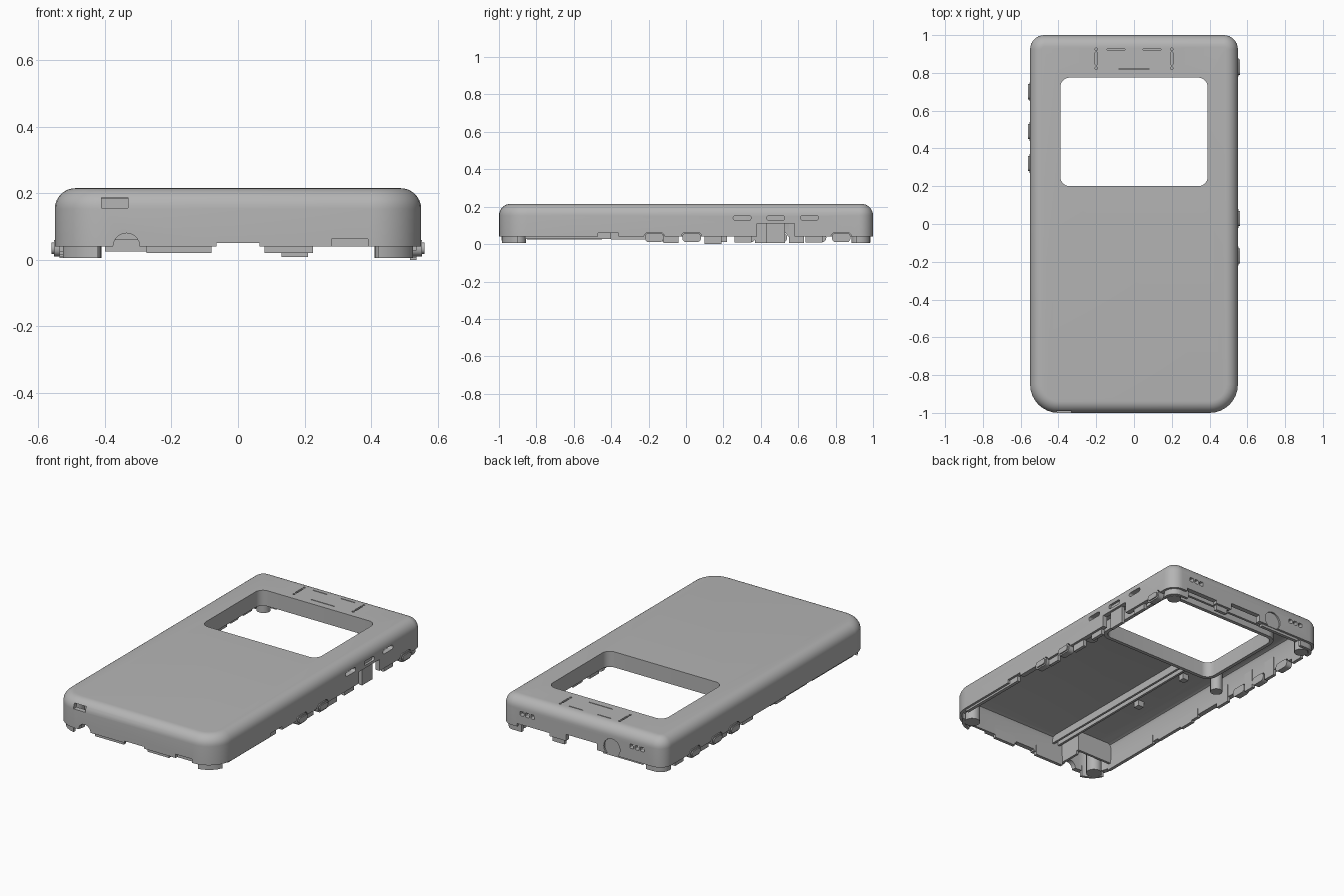
import bpy, bmesh, math
from mathutils import Matrix

if "Cube" in bpy.data.objects:
    bpy.data.objects.remove(bpy.data.objects["Cube"], do_unlink=True)

grey = bpy.data.materials.new("shell grey")
grey.use_nodes = True
COLOUR = (0.46, 0.46, 0.46, 1)
grey.diffuse_color = COLOUR
grey.node_tree.nodes["Principled BSDF"].inputs["Base Color"].default_value = COLOUR

HX, HY, TOP, RIM = 0.55, 1.0, 0.215, 0.04
WALL = 0.03


def outline(x0, x1, y0, y1, r_low, r_high, seg=8):
    """Rounded rectangle, counter-clockwise from the upper right corner."""
    pts = []
    for i, (sx, sy) in enumerate([(1, 1), (-1, 1), (-1, -1), (1, -1)]):
        r = r_high if sy > 0 else r_low
        cx = x1 - r if sx > 0 else x0 + r
        cy = y1 - r if sy > 0 else y0 + r
        for k in range(seg + 1):
            a = math.pi / 2 * (i + k / seg)
            pts.append((cx + r * math.cos(a), cy + r * math.sin(a)))
    return pts


def body_ring(inset):
    return outline(-HX + inset, HX - inset, -HY + inset, HY - inset,
                   0.15 - inset, 0.075 - inset)


def loft(bm, rings, closed=False, matrix=None):
    """Skin a list of (outline, height) rings; cap the ends unless closed."""
    loops = [[bm.verts.new((x, y, z)) for x, y in pts] for pts, z in rings]
    if matrix:
        bmesh.ops.transform(bm, matrix=matrix, verts=[v for l in loops for v in l])
    n = len(loops[0])
    pairs = list(zip(loops, loops[1:]))
    if closed:
        pairs.append((loops[-1], loops[0]))
    for a, b in pairs:
        for i in range(n):
            j = (i + 1) % n
            bm.faces.new((a[i], a[j], b[j], b[i]))
    if not closed:
        bm.faces.new(loops[0][::-1])
        bm.faces.new(loops[-1])


def box(bm, x0, x1, y0, y1, z0, z1):
    loft(bm, [([(x0, y0), (x1, y0), (x1, y1), (x0, y1)], z) for z in (z0, z1)])


def rod(bm, x, y, r, z0, z1):
    pts = outline(x - r, x + r, y - r, y + r, r, r, 4)[:]
    loft(bm, [(pts[:4] + pts[5:9] + pts[10:14] + pts[15:19], z) for z in (z0, z1)])


# outlines drawn in the y-z plane and pushed along x, or x-z pushed along y
ALONG_X = Matrix(((0, 0, 1, 0), (1, 0, 0, 0), (0, 1, 0, 0), (0, 0, 0, 1)))
ALONG_Y = Matrix(((1, 0, 0, 0), (0, 0, 1, 0), (0, 1, 0, 0), (0, 0, 0, 1)))


def pill(bm, c, z, w, h, lo, hi, matrix, r=None):
    r = h * 0.45 if r is None else r
    pts = outline(c - w / 2, c + w / 2, z - h / 2, z + h / 2, r, r, 5)
    loft(bm, [(pts, lo), (pts, hi)], matrix=matrix)


def finish(bm, name):
    bmesh.ops.recalc_face_normals(bm, faces=bm.faces)
    me = bpy.data.meshes.new(name)
    bm.to_mesh(me)
    bm.free()
    me.materials.append(grey)
    ob = bpy.data.objects.new(name, me)
    bpy.context.collection.objects.link(ob)
    return ob


def select(ob):
    bpy.ops.object.select_all(action='DESELECT')
    ob.select_set(True)
    bpy.context.view_layer.objects.active = ob


def smooth(ob):
    select(ob)
    bpy.ops.object.shade_smooth_by_angle(angle=math.radians(30))


def cut(ob, bm):
    cutter = finish(bm, "cutter")
    cutter.hide_render = True
    mod = ob.modifiers.new("cut", 'BOOLEAN')
    mod.operation, mod.solver, mod.object = 'DIFFERENCE', 'EXACT', cutter
    mod.use_self = True
    select(ob)
    bpy.ops.object.modifier_apply(modifier=mod.name)
    bpy.data.objects.remove(cutter, do_unlink=True)


# main shell: inner ceiling, inner wall, rim, outer wall, rounded top edge
fillet = 0.062
bm = bmesh.new()
rings = [(body_ring(0.055), TOP - WALL), (body_ring(0.038), 0.178),
         (body_ring(WALL), 0.16), (body_ring(WALL), RIM), (body_ring(0), RIM)]
for k in range(9):
    a = math.pi / 2 * k / 8
    rings.append((body_ring(fillet * (1 - math.cos(a))),
                  TOP - fillet + fillet * math.sin(a)))
loft(bm, rings)
shell = finish(bm, "shell")

# openings
bm = bmesh.new()
window = outline(-0.39, 0.39, 0.2, 0.775, 0.05, 0.05)
loft(bm, [(window, 0.1), (window, 0.3)])
for y in (0.3, 0.48, 0.66):                      # right wall slots
    pill(bm, y, 0.14, 0.095, 0.026, 0.5, 0.6, ALONG_X)
box(bm, 0.5, 0.6, 0.38, 0.58, 0, 0.11)           # side connector gap
box(bm, 0.5, 0.6, -0.47, -0.36, 0, 0.06)
for y in (-0.17, 0.03, 0.83):                    # button gaps
    pill(bm, y, 0.035, 0.11, 0.056, 0.5, 0.6, ALONG_X)
for y in (0.7, 0.49, 0.32):
    pill(bm, y, 0.035, 0.11, 0.056, -0.6, -0.5, ALONG_X)
box(bm, -0.41, -0.33, -1.1, -0.95, 0.155, 0.187)  # strap opening
pill(bm, -0.335, 0.04, 0.08, 0.08, -1.1, -0.94, ALONG_Y, 0.04)
box(bm, 0.28, 0.39, -1.1, -0.985, 0, 0.063)
box(bm, -0.065, 0.065, -1.1, -0.95, 0, 0.051)
for x in (-0.37, 0.37):                          # back vents
    for d in (-0.036, 0, 0.036):
        pill(bm, x + d, 0.125, 0.026, 0.026, 0.95, 1.1, ALONG_Y, 0.006)
box(bm, 0.22, 0.44, 0.95, 1.1, 0, 0.058)
box(bm, -0.1, 0.11, 0.95, 1.1, 0, 0.08)
pill(bm, -0.2, 0.08, 0.11, 0.11, 0.99, 1.1, ALONG_Y, 0.055)
for s in (-1, 1):                                # thin grooves in the top
    pts = outline(s * 0.2 - 0.006, s * 0.2 + 0.006, 0.842, 0.91, 0.005, 0.005, 3)
    loft(bm, [(pts, 0.205), (pts, 0.25)])
    for y in (0.825, 0.925):
        rod(bm, s * 0.2, y, 0.007, 0.205, 0.25)
    box(bm, s * 0.095 - 0.047, s * 0.095 + 0.047, 0.922, 0.927, 0.205, 0.25)
box(bm, -0.08, 0.08, 0.817, 0.822, 0.205, 0.25)
cut(shell, bm)
smooth(shell)

# collar hanging below the window
bm = bmesh.new()
outer = outline(-0.412, 0.412, 0.178, 0.797, 0.07, 0.07)
loft(bm, [(window, 0.2), (window, 0.12), (outer, 0.12), (outer, 0.2)], closed=True)
smooth(finish(bm, "window_collar"))

# locating lip kept only at the corners
bm = bmesh.new()
loft(bm, [(body_ring(a), z) for a, z in
          ((0.015, 0.005), (0.032, 0.005), (0.032, 0.07), (0.015, 0.07))], closed=True)
lip = finish(bm, "corner_lip")
bm = bmesh.new()
box(bm, -0.42, 0.42, -1.1, 1.1, -0.1, 0.2)
cut(lip, bm)
bm = bmesh.new()
box(bm, -0.7, 0.7, -0.9, 0.91, -0.1, 0.2)
cut(lip, bm)
smooth(lip)

# tabs along the straight walls
T0, T1 = 0.014, 0.034
bm = bmesh.new()
right_tabs = [(-0.86, -0.4, 0.028, 0.08), (-0.12, -0.04, 0.005, 0.07),
              (0.1, 0.19, 0, 0.07), (0.26, 0.35, 0.008, 0.1),
              (0.43, 0.53, 0.005, 0.18), (0.64, 0.73, 0.008, 0.1)]
left_tabs = [(-0.85, -0.45, 0.025, 0.08), (-0.4, -0.05, 0.025, 0.08),
             (-0.2, -0.1, 0.015, 0.07), (0.12, 0.22, 0.01, 0.12),
             (0.37, 0.44, 0.005, 0.12), (0.55, 0.63, 0.005, 0.12), (0.79, 0.87, 0.01, 0.1)]
for a, b, lo, hi in right_tabs:
    box(bm, HX - T1, HX - T0, a, b, lo, hi)
for a, b, lo, hi in left_tabs:
    box(bm, -HX + T0, -HX + T1, a, b, lo, hi)
for a, b, lo in [(-0.275, -0.08, 0.02), (0.08, 0.225, 0.02)]:
    box(bm, a, b, -HY + T0, -HY + T1, lo, 0.08)
for a, b, lo, hi in [(0.13, 0.21, 0.008, 0.12), (-0.4, -0.13, 0.025, 0.08)]:
    box(bm, a, b, HY - T1, HY - T0, lo, hi)
finish(bm, "rim_tabs")

# side buttons: wide flange with a smaller raised pad
bm = bmesh.new()
for side, places in ((1, (-0.17, 0.03, 0.83)), (-1, (0.7, 0.49, 0.32))):
    for y in places:
        pill(bm, y, 0.035, 0.1, 0.05, side * 0.515, side * 0.553, ALONG_X)
        pill(bm, y, 0.035, 0.08, 0.034, side * 0.55, side * 0.56, ALONG_X)
smooth(finish(bm, "side_buttons"))

# screw posts in the corners and beside the window
bm = bmesh.new()
for s in (-1, 1):
    rod(bm, s * 0.455, -0.9, 0.045, 0.005, 0.19)
    rod(bm, s * 0.475, 0.925, 0.04, 0.005, 0.19)
    rod(bm, s * 0.465, 0.18, 0.035, 0.07, 0.19)
smooth(finish(bm, "screw_posts"))

# ribs under the top plate
bm = bmesh.new()
for x in (-0.25, -0.21):
    box(bm, x - 0.007, x + 0.007, -0.975, 0.18, 0.14, 0.19)
box(bm, -0.52, 0.52, 0.83, 0.845, 0.13, 0.19)
box(bm, -0.29, -0.275, -0.975, -0.84, 0.04, 0.19)
box(bm, -0.52, -0.275, -0.84, -0.825, 0.06, 0.19)
for x, y in ((-0.33, -0.35), (-0.33, 0.05)):
    box(bm, x - 0.02, x + 0.02, y - 0.02, y + 0.02, 0.15, 0.19)
finish(bm, "inner_ribs")
